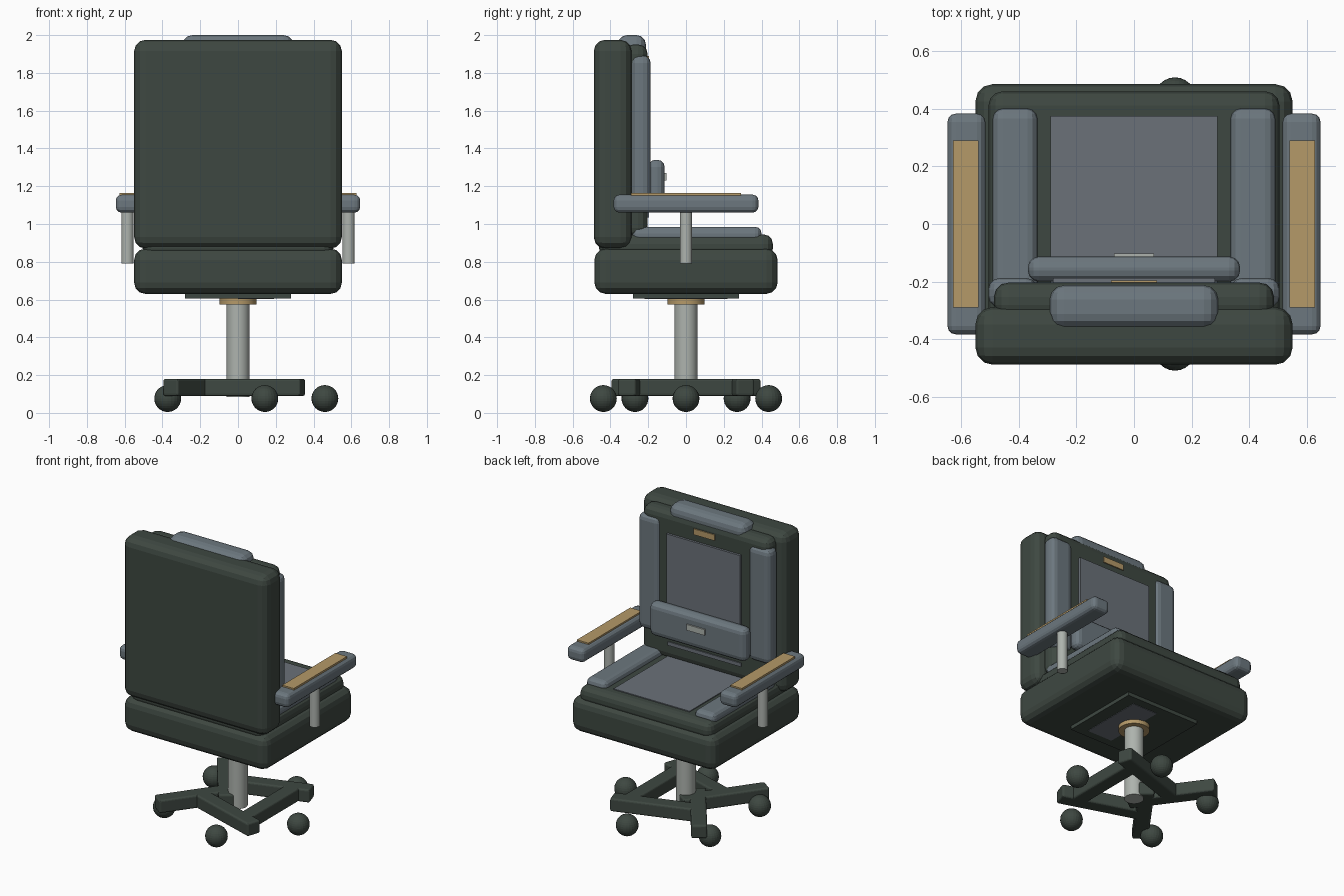
import bpy
from math import cos, sin, pi, radians

if "Cube" in bpy.data.objects:
    bpy.data.objects.remove(bpy.data.objects["Cube"], do_unlink=True)


def material(name, rgb):
    mat = bpy.data.materials.new(name)
    mat.use_nodes = True
    mat.diffuse_color = (*rgb, 1)
    mat.node_tree.nodes["Principled BSDF"].inputs["Base Color"].default_value = (*rgb, 1)
    return mat


GREEN = material("dark green leather", (0.048, 0.064, 0.053))
GREY = material("blue grey padding", (0.15, 0.185, 0.21))
PANEL = material("grey fabric", (0.145, 0.165, 0.19))
WOOD = material("tan trim", (0.46, 0.32, 0.14))
METAL = material("pale metal", (0.42, 0.45, 0.42))


def finish(name, mat, bevel=0, segments=3):
    obj = bpy.context.object
    obj.name = name
    obj.data.materials.append(mat)
    if bevel:
        mod = obj.modifiers.new("rounded edges", "BEVEL")
        mod.width = bevel
        mod.segments = segments
    return obj


def box(name, mat, x, y, z, bevel=0, turn=0):
    """Box from its (low, high) range on each axis."""
    spans = (x, y, z)
    bpy.ops.mesh.primitive_cube_add(size=1, location=[(a + b) / 2 for a, b in spans])
    obj = bpy.context.object
    obj.scale = [b - a for a, b in spans]
    bpy.ops.object.transform_apply(location=False, rotation=False, scale=True)
    obj.rotation_euler.z = turn
    return finish(name, mat, bevel)


def tube(name, mat, x, radius, low, high):
    bpy.ops.mesh.primitive_cylinder_add(vertices=32, radius=radius, depth=high - low,
                                        location=(x, 0, (low + high) / 2))
    finish(name, mat)
    bpy.ops.object.shade_smooth_by_angle(angle=radians(40))


def wide(half):
    return (-half, half)


# Seat
box("seat_base", GREEN, wide(0.55), wide(0.485), (0.63, 0.87), 0.06)
box("seat_cushion", GREEN, wide(0.505), wide(0.46), (0.82, 0.945), 0.05)
box("seat_panel", PANEL, wide(0.29), (-0.25, 0.375), (0.93, 0.951))
box("under_plate", GREEN, wide(0.28), wide(0.28), (0.605, 0.64))
box("under_plate_inset", PANEL, (0, 0.19), wide(0.22), (0.602, 0.608))

# Backrest
box("back_shell", GREEN, wide(0.55), (-0.488, -0.288), (0.87, 1.975), 0.06)
box("back_cushion", GREEN, wide(0.485), (-0.33, -0.203), (0.93, 1.95), 0.05)
box("back_panel", PANEL, wide(0.28), (-0.22, -0.187), (1.15, 1.805))
box("back_lower_strip", PANEL, wide(0.28), (-0.21, -0.196), (1.035, 1.06))
box("headrest", GREY, wide(0.292), (-0.362, -0.212), (1.87, 2.0), 0.05)
box("headrest_tag", WOOD, wide(0.08), (-0.206, -0.196), (1.85, 1.89))
box("lumbar_pad", GREY, wide(0.368), (-0.2, -0.113), (1.11, 1.34), 0.038)
box("lumbar_tag", METAL, wide(0.07), (-0.114, -0.103), (1.23, 1.27))

# Paired bolsters and armrests
for side, s in (("left", 1), ("right", -1)):
    def span(a, b):
        return tuple(sorted((s * a, s * b)))
    box(side + "_seat_bolster", GREY, span(0.335, 0.49), (-0.285, 0.4), (0.9, 0.985), 0.035)
    box(side + "_back_bolster", GREY, span(0.335, 0.505), (-0.29, -0.187), (1.1, 1.892), 0.04)
    box(side + "_armrest", GREY, span(0.515, 0.647), wide(0.383), (1.06, 1.155), 0.03)
    box(side + "_armrest_trim", WOOD, span(0.54, 0.628), wide(0.29), (1.145, 1.165))
    tube(side + "_armrest_post", METAL, s * 0.585, 0.033, 0.79, 1.07)

# Column
tube("column", METAL, 0, 0.061, 0.085, 0.61)
tube("column_collar", WOOD, 0, 0.098, 0.575, 0.605)

# Base of crossing bars, with ball casters
for i in range(5):
    a = i * 2 * pi / 5
    bar = box(f"base_bar_{i + 1}", GREEN, wide(0.05), wide(0.283), (0.09, 0.18), 0.012, -a)
    bar.location.x, bar.location.y = 0.239 * cos(a), 0.239 * sin(a)
    bpy.ops.mesh.primitive_uv_sphere_add(segments=24, ring_count=16, radius=0.071,
                                         location=(0.46 * cos(a), 0.46 * sin(a), 0.073))
    finish(f"caster_{i + 1}", GREEN)

# The lowest point of the casters rests on the floor
for obj in bpy.data.objects:
    if obj.name.startswith("caster_"):
        obj.location.z = 0.076
